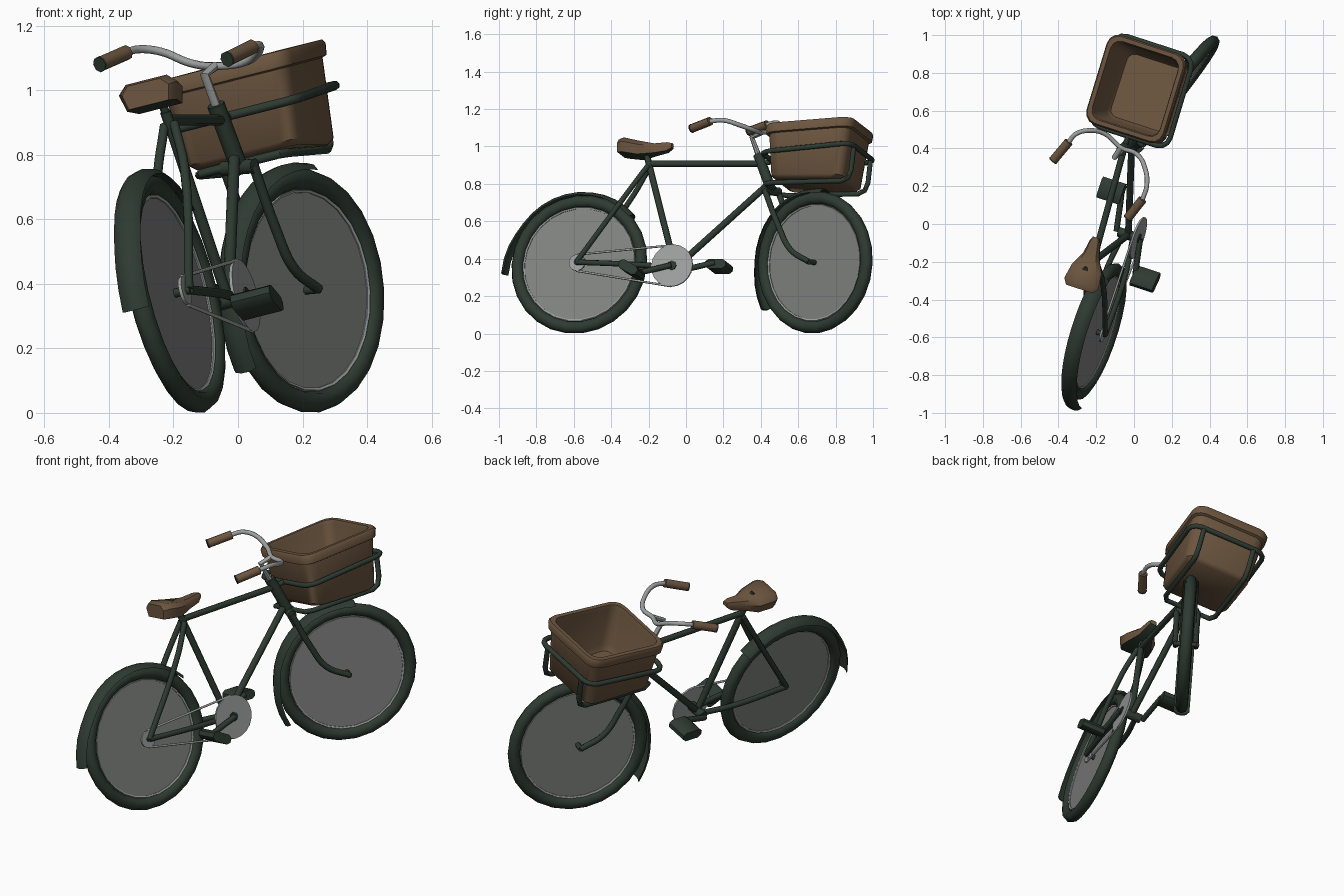
import bpy, bmesh, math
from math import radians, sin, cos, pi
from mathutils import Matrix, Vector

cube = bpy.data.objects.get("Cube")
if cube:
    bpy.data.objects.remove(cube, do_unlink=True)


def material(name, color):
    m = bpy.data.materials.new(name)
    m.diffuse_color = (*color, 1)
    m.use_nodes = True
    m.node_tree.nodes["Principled BSDF"].inputs["Base Color"].default_value = (*color, 1)
    return m


green = material("dark green paint", (0.027, 0.043, 0.031))
brown = material("brown leather", (0.15, 0.092, 0.05))
grey = material("spoke grey", (0.22, 0.23, 0.22))
steel = material("light steel", (0.34, 0.35, 0.35))

# Frames: local x = right, y = forward, z = up
BB = Vector((-0.03, -0.058, 0.35))
HEAD = Vector((-0.064, 0.391, 0.943))
lean = Matrix.Rotation(radians(-18), 4, 'Z') @ Matrix.Rotation(radians(-13.5), 4, 'Y')
BODY = Matrix.Translation(BB) @ lean
CARRIER = BODY @ Matrix.Translation((-0.025, -0.01, 0))
STEER = (Matrix.Translation(HEAD) @ lean @ Matrix.Rotation(radians(24.2), 4, 'X')
         @ Matrix.Rotation(radians(-22), 4, 'Z'))
WORLD = Matrix.Identity(4)


def add(name, mesh, frame, mats):
    ob = bpy.data.objects.new(name, mesh)
    bpy.context.collection.objects.link(ob)
    for m in mats:
        mesh.materials.append(m)
    mesh.transform(frame)
    bpy.ops.object.select_all(action='DESELECT')
    ob.select_set(True)
    bpy.context.view_layer.objects.active = ob
    bpy.ops.object.shade_smooth_by_angle(angle=radians(46))
    return ob


def loft(name, rings, frame, mats, loop=False):
    """Skin a list of closed rings of points; cap the ends unless looped."""
    bm = bmesh.new()
    rows = [[bm.verts.new(p) for p in ring] for ring in rings]
    n = len(rows[0])
    pairs = list(zip(rows, rows[1:])) + ([(rows[-1], rows[0])] if loop else [])
    for a, b in pairs:
        for i in range(n):
            j = (i + 1) % n
            bm.faces.new((a[i], a[j], b[j], b[i]))
    if not loop:
        bm.faces.new(rows[0])
        bm.faces.new(rows[-1])
    bmesh.ops.remove_doubles(bm, verts=bm.verts, dist=0.0001)
    bmesh.ops.recalc_face_normals(bm, faces=bm.faces)
    mesh = bpy.data.meshes.new(name)
    bm.to_mesh(mesh)
    bm.free()
    return add(name, mesh, frame, mats)


def revolve(name, mat, profile, frame, centre, arc=None, n=26, flare=0):
    """Turn a closed (radius, side) profile about the sideways axis."""
    a0, a1 = arc or (0, 360)
    rings = []
    for i in range(n + (1 if arc else 0)):
        t = i / n
        a = radians(a0 + (a1 - a0) * t)
        grow = flare * max(0, t - 0.75) * 4
        rings.append([(centre[0] + s, centre[1] + (r + grow) * cos(a),
                       centre[2] + (r + grow) * sin(a)) for r, s in profile])
    return loft(name, rings, frame, [mat], loop=arc is None)


def tube(name, mat, radius, pts, frame=WORLD, cyclic=False, smooth=True):
    cu = bpy.data.curves.new(name, 'CURVE')
    cu.dimensions = '3D'
    cu.bevel_depth = radius
    cu.bevel_resolution = 2
    cu.resolution_u = 5
    cu.use_fill_caps = True
    sp = cu.splines.new('BEZIER')
    sp.bezier_points.add(len(pts) - 1)
    for b, p in zip(sp.bezier_points, pts):
        b.co = p
        b.handle_left_type = b.handle_right_type = 'AUTO' if smooth and len(pts) > 2 else 'VECTOR'
    sp.use_cyclic_u = cyclic
    tmp = bpy.data.objects.new(name + " path", cu)
    bpy.context.collection.objects.link(tmp)
    deps = bpy.context.evaluated_depsgraph_get()
    mesh = bpy.data.meshes.new_from_object(tmp.evaluated_get(deps))
    bpy.data.objects.remove(tmp, do_unlink=True)
    mesh.materials.clear()
    return add(name, mesh, frame, [mat])


def rounded_rect(hx, hy, z, rad, cy=0.757, tilt=0.0, seg=3):
    pts = []
    for q, (sx, sy) in enumerate(((1, 1), (-1, 1), (-1, -1), (1, -1))):
        for k in range(seg + 1):
            a = (q + k / seg) * pi / 2
            dy = sy * (hy - rad) + rad * sin(a)
            pts.append((sx * (hx - rad) + rad * cos(a), cy + dy, z + tilt * dy))
    return pts


# Wheels and mudguards
HUB = (0, -0.54, 0.02)
AXLE = (-0.01, 0.1, -0.686)
tyre = [(0.347 + 0.034 * cos(k * pi / 4), 0.033 * sin(k * pi / 4)) for k in range(8)]
rim = [(0.305, 0.01), (0.313, 0.014), (0.313, -0.014), (0.305, -0.01)]
disc = [(0, 0.006), (0.318, 0.006), (0.318, -0.006), (0, -0.006)]
guard = [(0.374, 0.044), (0.392, 0.027), (0.398, 0), (0.392, -0.027), (0.374, -0.044),
         (0.386, -0.022), (0.39, 0), (0.386, 0.022)]
for side, frame, centre, arc, flare in (("rear", BODY, HUB, (43, 187), 0.038),
                                        ("front", STEER, AXLE, (56, 190), 0.028)):
    revolve(side + "_tyre", green, tyre, frame, centre)
    revolve(side + "_rim", steel, rim, frame, centre)
    revolve(side + "_spoke_disc", grey, disc, frame, centre)
    revolve(side + "_mudguard", green, guard, frame, centre, arc, 14, flare)
    x, y, z = centre
    tube(side + "_axle", green, 0.014, [(x - 0.058, y, z), (x + 0.058, y, z)], frame)

# Frame tubes
seat_top = BODY @ Vector((0, -0.19, 0.573))
neck_top = STEER @ Vector((0, 0, -0.04))
neck_low = STEER @ Vector((0, 0, -0.16))
tube("seat_tube", green, 0.018, [(0, 0, 0), (0, -0.2, 0.6)], BODY)
tube("seat_post", green, 0.014, [(0, -0.2, 0.6), (0, -0.245, 0.69)], BODY)
tube("top_tube", green, 0.017, [seat_top, neck_top])
tube("down_tube", green, 0.018, [BB, neck_low])
tube("head_tube", green, 0.028, [(0, 0, 0.015), (0, 0, -0.19)], STEER)
tube("bottom_bracket", green, 0.026, [(-0.055, 0, 0), (0.066, 0, 0)], BODY)
for s, side in ((1, "right"), (-1, "left")):
    tube(side + "_chain_stay", green, 0.015,
         [(s * 0.03, -0.02, 0), (s * 0.053, -0.2, 0.006), (s * 0.053, -0.54, 0.02)], BODY)
    tube(side + "_seat_stay", green, 0.015,
         [(s * 0.053, -0.54, 0.02), (s * 0.045, -0.28, 0.41), (s * 0.016, -0.19, 0.56)], BODY)
    # Fork blades
    tube(side + "_fork_blade", green, 0.016,
         [(s * 0.058, 0, -0.2), (s * 0.056 - 0.003, 0, -0.42), (s * 0.056 - 0.006, 0.018, -0.57),
          (s * 0.056 - 0.01, 0.1, -0.686)], STEER)
    # Cranks and pedals, half a turn apart
    tube(side + "_crank", green, 0.016,
         [(s * 0.068, 0, 0), (s * 0.09, s * -0.19, s * -0.052)], BODY)
    place = (BODY @ Matrix.Translation((s * 0.15, s * -0.195, s * -0.045))
             @ Matrix.Rotation(radians(-14 * (s + 1)), 4, 'X'))
    slab = [[(x, y, z) for y, z in
             ((-0.058, -0.012), (-0.04, -0.026), (0.04, -0.026), (0.058, -0.012),
              (0.058, 0.012), (0.04, 0.026), (-0.04, 0.026), (-0.058, 0.012))]
            for x in (-0.065, 0.065)]
    loft(side + "_pedal", slab, place, [green])
tube("fork_crown", green, 0.024, [(-0.062, 0, -0.205), (0.062, 0, -0.205)], STEER)

# Drive train
for name, r, c in (("chainring", 0.116, (0.055, 0, 0)), ("sprocket", 0.045, (0.04, -0.54, 0.02))):
    revolve(name, steel, [(0, 0.005), (r, 0.005), (r, -0.005), (0, -0.005)], BODY, c, n=20)
for s, name in ((1, "upper_chain"), (-1, "lower_chain")):
    tube(name, steel, 0.006, [(0.04, -0.54, 0.02 + s * 0.045), (0.055, 0, s * 0.113)], BODY)

# Saddle: leather above, dark underside
rings = []
for y, w, top, low in ((-0.352, 0.078, 0.694, 0.622), (-0.32, 0.098, 0.702, 0.62),
                       (-0.24, 0.085, 0.687, 0.61), (-0.16, 0.045, 0.678, 0.625),
                       (-0.09, 0.03, 0.687, 0.64), (-0.065, 0.018, 0.684, 0.66)):
    mid = (top * 2 + low) / 3
    rings.append([(-w, y, mid), (-w * 0.7, y, top), (w * 0.7, y, top), (w, y, mid),
                  (w * 0.85, y, low), (-w * 0.85, y, low)])
saddle = loft("saddle", rings, BODY, [brown, green])
up = BODY.to_3x3() @ Vector((0, 0, 1))
for p in saddle.data.polygons:
    p.material_index = 1 if p.normal.dot(up) < -0.6 else 0

# Basket: outer wall, rolled rim, inner wall and floor
shell = [rounded_rect(*v, tilt=t) for v, t in (
    ((0.172, 0.185, 0.46, 0.05), 0), ((0.192, 0.207, 0.478, 0.06), 0),
    ((0.208, 0.23, 0.715, 0.06), 0.08), ((0.22, 0.244, 0.72, 0.065), 0.08),
    ((0.224, 0.248, 0.757, 0.065), 0.08), ((0.216, 0.24, 0.77, 0.06), 0.08),
    ((0.194, 0.218, 0.77, 0.055), 0.08), ((0.188, 0.211, 0.752, 0.05), 0.08),
    ((0.178, 0.193, 0.515, 0.05), 0), ((0.16, 0.175, 0.487, 0.04), 0))]
loft("basket", shell, CARRIER, [brown])

# Carrier rails around and below the basket
ring = rounded_rect(0.222, 0.25, 0.617, 0.06, tilt=0.1)
tube("carrier_ring", green, 0.014, ring, CARRIER, cyclic=True, smooth=False)
half = [(0.15, 1.005, 0.64), (0.15, 1.0, 0.51), (0.15, 0.985, 0.468), (0.15, 0.95, 0.45),
        (0.15, 0.56, 0.44), (0.13, 0.52, 0.44)]
tube("carrier_cradle", green, 0.014, half + [(-x, y, z) for x, y, z in reversed(half)],
     CARRIER, smooth=False)
tube("upper_carrier_mount", green, 0.014, [neck_top, CARRIER @ Vector((0, 0.507, 0.592))])
tube("lower_carrier_mount", green, 0.014, [neck_low, CARRIER @ Vector((0, 0.53, 0.44))])

# Stem, handlebar and grips
clamp = Vector((-0.07, 0.405, 1.075))
tube("stem", steel, 0.015, [HEAD, STEER @ Vector((0, 0, 0.118)), clamp], smooth=False)
bar = [(-0.345, 0.435, 1.117), (-0.31, 0.475, 1.127), (-0.24, 0.495, 1.12),
       (-0.15, 0.475, 1.085), clamp, (0.015, 0.37, 1.085), (0.06, 0.29, 1.113),
       (0.067, 0.2, 1.14), (0.045, 0.13, 1.135)]
tube("handlebar", steel, 0.0125, bar)
for side, start, end in (("left", bar[0], (-0.425, 0.34, 1.082)),
                         ("right", bar[-1], (-0.03, 0.035, 1.098))):
    a, b = Vector(start), Vector(end)
    tube(side + "_grip", brown, 0.024, [a, b])
    tube(side + "_grip_cap", green, 0.025, [b, b + (b - a) * 0.06])
